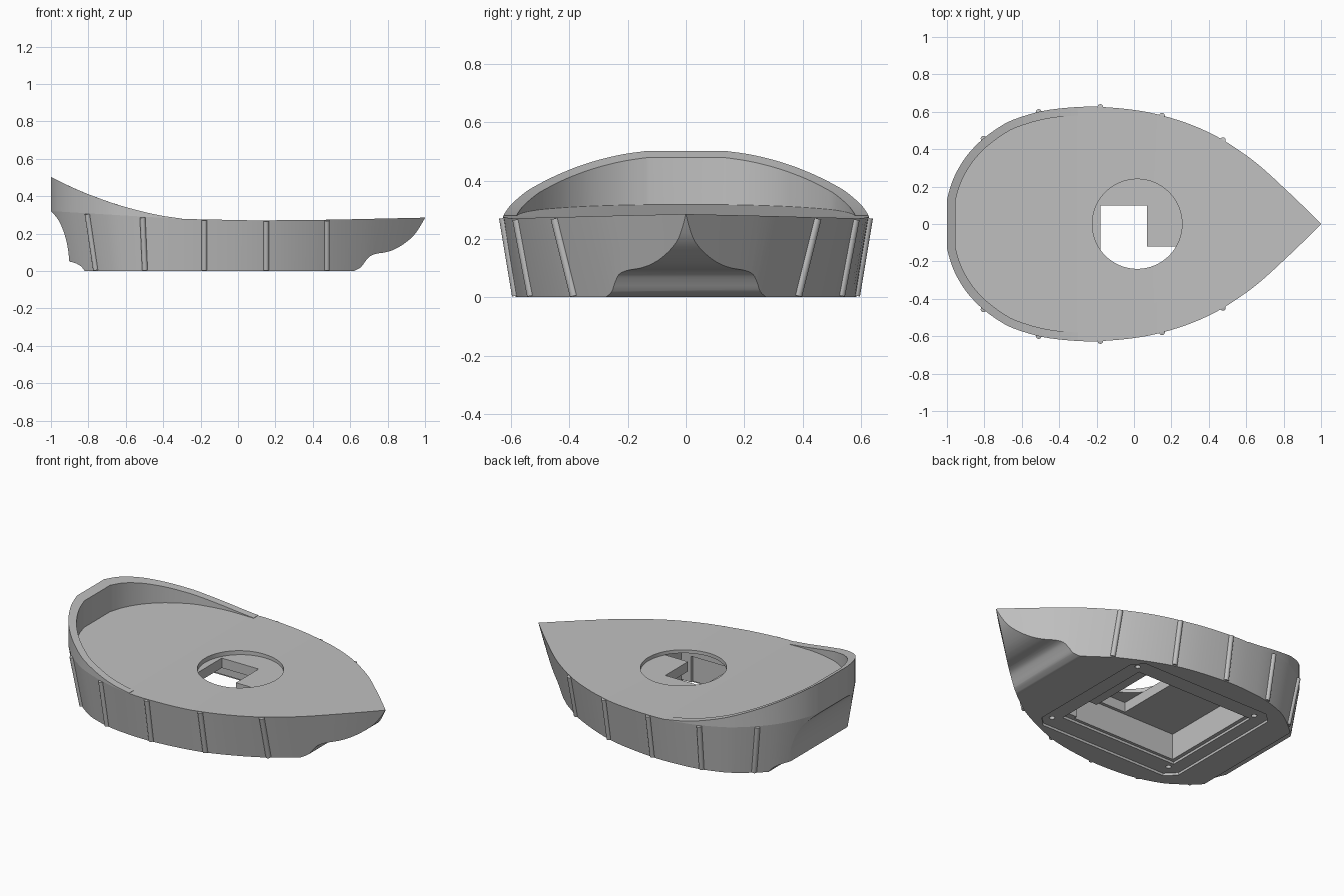
import bpy, bmesh, math
from mathutils import Vector

if "Cube" in bpy.data.objects:
    bpy.data.objects.remove(bpy.data.objects["Cube"])

grey = bpy.data.materials.new("plain grey")
grey.diffuse_color = (0.53, 0.53, 0.53, 1)
grey.use_nodes = True
grey.node_tree.nodes["Principled BSDF"].inputs["Base Color"].default_value = grey.diffuse_color


def refine(pts, n=3):
    """Round a polyline by Catmull-Rom interpolation."""
    out = []
    for i in range(len(pts) - 1):
        p0, p1, p2, p3 = (Vector(pts[min(max(k, 0), len(pts) - 1)]) for k in range(i - 1, i + 3))
        for t in (k / n for k in range(n)):
            out.append(tuple(.5 * (2 * p1 + (p2 - p0) * t + (2 * p0 - 5 * p1 + 4 * p2 - p3) * t ** 2
                                   + (3 * p1 - p0 - 3 * p2 + p3) * t ** 3)))
    return out + [pts[-1]]


OUTLINE = refine([(-1, .13), (-.978, .21), (-.945, .285), (-.9, .357), (-.85, .415), (-.8, .461),
                  (-.73, .512), (-.65, .556), (-.5, .602), (-.35, .622), (-.2, .627), (0, .61),
                  (.15, .58), (.3, .533), (.45, .464), (.6, .367), (.7, .287), (.8, .195),
                  (.9, .1), (1, .001)])
DECK = [(-1, .32), (-.3, .278), (.1, .27), (.5, .274), (1, .285)]
SHEER = refine([(-1, .502), (-.9, .453), (-.8, .41), (-.65, .356), (-.5, .315), (-.4, .294), (-.3, .28)])
TAPER = [(-1, .93), (-.2, .93), (.15, .914), (.47, .855), (.62, .79), (.8, .84), (1, .85)]


def lerp(table, x):
    if x <= table[0][0]:
        return table[0][1]
    for (a, u), (b, v) in zip(table, table[1:]):
        if x <= b:
            return u + (v - u) * (x - a) / (b - a)
    return table[-1][1]


def finish(name, bm):
    bmesh.ops.recalc_face_normals(bm, faces=bm.faces[:])
    me = bpy.data.meshes.new(name)
    bm.to_mesh(me)
    bm.free()
    me.materials.append(grey)
    ob = bpy.data.objects.new(name, me)
    bpy.context.collection.objects.link(ob)
    return ob


def prism(name, pts, lo, hi, axis="z"):
    """Extrude a 2D outline along z, or along y for side profiles."""
    put = (lambda p, h: (p[0], p[1], h)) if axis == "z" else (lambda p, h: (p[0], h, p[1]))
    bm = bmesh.new()
    a = [bm.verts.new(put(p, lo)) for p in pts]
    b = [bm.verts.new(put(p, hi)) for p in pts]
    bm.faces.new(a)
    bm.faces.new(b)
    for i in range(len(pts)):
        j = (i + 1) % len(pts)
        bm.faces.new((a[i], a[j], b[j], b[i]))
    return finish(name, bm)


def cut(target, cutter):
    m = target.modifiers.new("cut", 'BOOLEAN')
    m.operation, m.object, m.solver = 'DIFFERENCE', cutter, 'EXACT'
    bpy.context.view_layer.objects.active = target
    bpy.ops.object.modifier_apply(modifier=m.name)
    bpy.data.objects.remove(cutter)


def smooth(ob, deg=25):
    bpy.ops.object.select_all(action='DESELECT')
    ob.select_set(True)
    bpy.context.view_layer.objects.active = ob
    bpy.ops.object.shade_smooth_by_angle(angle=math.radians(deg))


def rect(x0, x1, y0, y1, c=0):
    if not c:
        return [(x0, y0), (x1, y0), (x1, y1), (x0, y1)]
    return [(x0 + c, y0), (x1 - c, y0), (x1, y0 + c), (x1, y1 - c),
            (x1 - c, y1), (x0 + c, y1), (x0, y1 - c), (x0, y0 + c)]


def circle(x, y, r, n):
    return [(x + r * math.cos(math.tau * i / n), y + r * math.sin(math.tau * i / n)) for i in range(n)]


def foot(x, y):
    """Point of the flared side where it meets the bottom."""
    shift = .045 * min(1, max(0, (-x - .4) / .4)) - .09 * max(0, (x - .6) / .4)
    return (x + shift, y * lerp(TAPER, x), 0)


# Hull: flared sides between the bottom and the deck
bm = bmesh.new()
rows = []
for x, y in OUTLINE:
    fx, fy, _ = foot(x, y)
    z = lerp(DECK, x)
    rows.append([bm.verts.new(p) for p in ((fx, -fy, 0), (x, -y, z), (x, y, z), (fx, fy, 0))])
for r, s in zip(rows, rows[1:]):
    for i in range(4):
        j = (i + 1) % 4
        bm.faces.new((r[i], r[j], s[j], s[i]))
bm.faces.new(rows[0])
bm.faces.new(rows[-1])
hull = finish("hull", bm)

# Curved undercuts at bow and stern
bow = refine([(.62, 0), (.655, .018), (.68, .05), (.705, .078), (.74, .092), (.79, .1),
              (.84, .117), (.89, .147), (.94, .19), (.975, .24), (1, .284)])
stern = refine([(-.82, 0), (-.84, .025), (-.87, .042), (-.902, .05)])
stern += refine([(-.902, .05), (-.908, .11), (-.92, .17), (-.94, .23), (-.965, .28), (-1, .319)])[1:]
cut(hull, prism("undercut", [(.62, -.05)] + bow + [(1.1, .284), (1.1, -.05)], -1, 1, "y"))
cut(hull, prism("undercut", [(-.82, -.05)] + stern + [(-1.1, .319), (-1.1, -.05)], -1, 1, "y"))

# Underside: seal ledge, stepped compartment with side notch, and screw holes
cut(hull, prism("ledge", rect(-.645, .345, -.445, .445, .06), -.1, .015))
cut(hull, prism("compartment_mouth", rect(-.565, .24, -.33, .33), -.1, .03))
cut(hull, prism("compartment", rect(-.542, .17, -.312, .312), -.1, .19))
cut(hull, prism("notch", rect(.1, .235, -.293, -.12), -.1, .19))
for x in (-.56, .284):
    for y in (-.37, .37):
        cut(hull, prism("screw_hole", circle(x, y, .016, 12), -.1, .08))

# Round deck opening over a stepped cavity that leads to the compartment
cut(hull, prism("deck_opening", circle(.017, 0, .24, 64), .25, .5))
cavity = [(-.18, -.293), (.235, -.293), (.235, -.12), (.07, -.12), (.07, .1), (-.18, .1)]
cut(hull, prism("cavity", cavity, .15, .2505))
smooth(hull)

# Raised bulwark around the stern
half = [(x, y) for x, y in OUTLINE if x <= -.29]
path = [(x, -y) for x, y in reversed(half)] + half
bm = bmesh.new()
rings = []
for i, p in enumerate(path):
    p = Vector(p)
    d1 = (p - Vector(path[i - 1])).normalized() if i else Vector((-1, 0))
    d2 = (Vector(path[i + 1]) - p).normalized() if i < len(path) - 1 else Vector((1, 0))
    d = (d1 + d2).normalized()
    n = Vector((d.y, -d.x)) * .045 / max(.7, d.dot(d1))
    q = p + n
    rings.append([bm.verts.new(v) for v in (
        (p.x, p.y, lerp(DECK, p.x)), (p.x, p.y, lerp(SHEER, p.x)),
        (q.x, q.y, lerp(SHEER, q.x)), (q.x, q.y, lerp(DECK, q.x)))])
for r, s in zip(rings, rings[1:]):
    for i in range(4):
        j = (i + 1) % 4
        bm.faces.new((r[i], r[j], s[j], s[i]))
bm.faces.new(rings[0])
bm.faces.new(rings[-1])
smooth(finish("bulwark", bm))

# Slanted round ribs along both sides
for k, x in enumerate((-.805, -.51, -.18, .15, .475)):
    y = lerp(OUTLINE, x)
    for side in (-1, 1):
        top = Vector((x, side * y, lerp(DECK, x) - .004))
        low = Vector(foot(x, side * y)) + Vector((0, 0, .005))
        axis = top - low
        bpy.ops.mesh.primitive_cylinder_add(vertices=16, radius=.015, depth=axis.length,
                                            location=(top + low) / 2,
                                            rotation=axis.to_track_quat('Z', 'Y').to_euler())
        rib = bpy.context.object
        rib.name = f"rib_{k + 1}_{'right' if side < 0 else 'left'}"
        rib.data.materials.append(grey)
        smooth(rib, 40)
